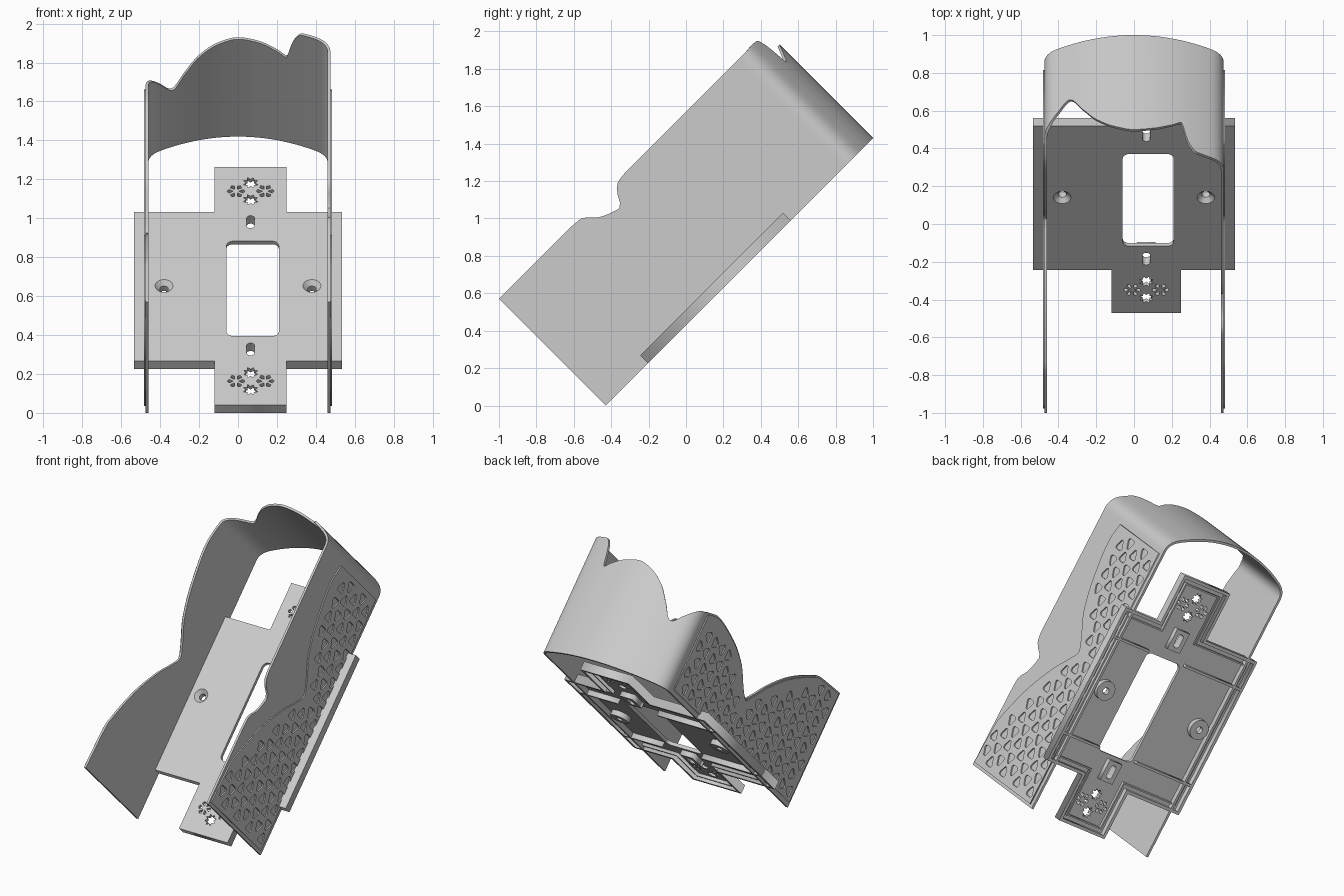
import bpy, bmesh, math
from mathutils import Matrix, Vector

cube = bpy.data.objects.get("Cube")
if cube:
    bpy.data.objects.remove(cube)

grey = bpy.data.materials.new("light grey plastic")
grey.use_nodes = True
colour = (0.6, 0.6, 0.6, 1)
grey.diffuse_color = colour
grey.node_tree.nodes["Principled BSDF"].inputs["Base Color"].default_value = colour

# Everything is built flat (x across, y up the plate, z outward) and then leaned back
LEAN = Matrix.Translation((0, -0.43, 0)) @ Matrix.Rotation(math.radians(45), 4, "X")
SIDEWAYS = Matrix(((0, 0, 1, 0), (1, 0, 0, 0), (0, 1, 0, 0), (0, 0, 0, 1)))


def finish(name, bm, smooth=False):
    bmesh.ops.remove_doubles(bm, verts=bm.verts, dist=1e-5)
    bmesh.ops.recalc_face_normals(bm, faces=bm.faces)
    bm.transform(LEAN)
    mesh = bpy.data.meshes.new(name)
    bm.to_mesh(mesh)
    bm.free()
    mesh.materials.clear()
    mesh.materials.append(grey)
    ob = bpy.data.objects.new(name, mesh)
    bpy.context.collection.objects.link(ob)
    if smooth:
        bpy.ops.object.select_all(action="DESELECT")
        ob.select_set(True)
        bpy.context.view_layer.objects.active = ob
        bpy.ops.object.shade_smooth_by_angle(angle=math.radians(35))
    return ob


def sheet(name, outlines, low, high, turn=Matrix()):
    """Flat sheet between two heights; inner outlines become holes."""
    curve = bpy.data.curves.new(name + "_outline", "CURVE")
    curve.dimensions = "2D"
    curve.fill_mode = "BOTH"
    curve.extrude = (high - low) / 2
    for pts in outlines:
        spline = curve.splines.new("POLY")
        spline.points.add(len(pts) - 1)
        for p, (x, y) in zip(spline.points, pts):
            p.co = (x, y, 0, 1)
        spline.use_cyclic_u = True
    helper = bpy.data.objects.new(name + "_outline", curve)
    bpy.context.collection.objects.link(helper)
    graph = bpy.context.evaluated_depsgraph_get()
    mesh = bpy.data.meshes.new_from_object(helper.evaluated_get(graph))
    bm = bmesh.new()
    bm.from_mesh(mesh)
    bpy.data.objects.remove(helper)
    bpy.data.meshes.remove(mesh)
    bm.transform(turn @ Matrix.Translation((0, 0, (low + high) / 2)))
    return finish(name, bm)


def polar(cx, cy, r, a):
    return (cx + r * math.cos(a), cy + r * math.sin(a))


def rounded(cx, cy, w, h, r, n=6):
    """Rectangle with rounded corners."""
    pts = []
    for k, (sx, sy) in enumerate(((1, 1), (-1, 1), (-1, -1), (1, -1))):
        for i in range(n + 1):
            pts.append(polar(cx + sx * (w / 2 - r), cy + sy * (h / 2 - r), r,
                             (k + i / n) * math.pi / 2))
    return pts


def rect(x0, x1, y0, y1):
    return [(x0, y0), (x1, y0), (x1, y1), (x0, y1)]


def circle(cx, cy, r, n=32):
    return [polar(cx, cy, r, math.tau * i / n) for i in range(n)]


def star(cx, cy, r):
    return [polar(cx, cy, r if i % 2 else r * 0.6, math.tau * i / 16) for i in range(16)]


def flower(cx, cy, r):
    petals = []
    for k in range(6):
        a = math.tau * k / 6
        petals.append([polar(cx, cy, r * f, a + d) for f, d in
                       ((0.3, 0), (0.85, -0.33), (1, 0), (0.85, 0.33))])
    return petals


def smooth_curve(keys):
    """Monotone curve through sorted (position, height) keys."""
    keys = sorted(keys)
    slope = [(b[1] - a[1]) / (b[0] - a[0]) for a, b in zip(keys, keys[1:])]
    tangent = [slope[0]]
    for s, t in zip(slope, slope[1:]):
        tangent.append(2 * s * t / (s + t) if s * t > 0 else 0)
    tangent.append(slope[-1])

    def value(x):
        x = min(max(x, keys[0][0]), keys[-1][0])
        i = max(j for j in range(len(slope)) if keys[j][0] <= x)
        h = keys[i + 1][0] - keys[i][0]
        t = (x - keys[i][0]) / h
        return (keys[i][1] * (1 + 2 * t) * (1 - t) ** 2 + keys[i + 1][1] * t * t * (3 - 2 * t)
                + h * t * (1 - t) * (tangent[i] * (1 - t) - tangent[i + 1] * t))
    return value


# Wavy wall: height of its free edge along each side and over the crown
HALF, SHOULDER, THICK = 0.467, 1.82, 0.015
left_side = smooth_curve([(0, .806), (.54, .806), (.61, .8), (.69, .735), (.75, .708), (.805, .693),
                          (.835, .74), (.87, .785), (.9, .8), (.95, .806), (SHOULDER, .806)])
crown = smooth_curve([(-HALF, .56), (-.4, .475), (-.34, .41), (-.27, .507), (-.2, .603), (-.1, .677),
                      (0, .707), (.1, .69), (.2, .645), (.25, .615), (.27, .69), (.29, .755),
                      (.33, .806), (.4, .81), (HALF, .806)])
right_side = smooth_curve([(0, .806), (.3, .79), (.37, .765), (.6, .65), (.8, .5), (.93, .37), (.98, .33),
                           (1.05, .37), (1.2, .485), (1.4, .56), (1.66, .6), (SHOULDER, .565)])


def bow(x):
    return 2.015 - 0.14 * (x / HALF) ** 2


path = [(HALF, SHOULDER * i / 80, left_side(SHOULDER * i / 80)) for i in range(80)]
bend = []
a, b, c = Vector((HALF, SHOULDER)), Vector((HALF, 1.878)), Vector((0.4, bow(0.4)))
for i in range(9):
    t = i / 8
    bend.append(a * (1 - t) ** 2 + b * 2 * t * (1 - t) + c * t * t)
arc = [(p.x, p.y) for p in bend]
arc += [(0.4 - 0.01 * i, bow(0.4 - 0.01 * i)) for i in range(1, 80)]
arc += [(-p.x, p.y) for p in reversed(bend)]
path += [(x, u, crown(x)) for x, u in arc]
path += [(-HALF, SHOULDER * i / 80, right_side(SHOULDER * i / 80)) for i in reversed(range(80))]

bm = bmesh.new()
rings = []
for i, (x, u, v) in enumerate(path):
    before, after = path[max(i - 1, 0)], path[min(i + 1, len(path) - 1)]
    d = Vector((after[0] - before[0], after[1] - before[1])).normalized() * THICK / 2
    out, inn = (x + d.y, u - d.x), (x - d.y, u + d.x)
    rings.append([bm.verts.new((*p, z)) for p, z in ((out, 0), (out, v), (inn, v), (inn, 0))])
for r, s in zip(rings, rings[1:]):
    for k in range(4):
        bm.faces.new((r[k], r[(k + 1) % 4], s[(k + 1) % 4], s[k]))
bm.faces.new(rings[0])
bm.faces.new(rings[-1])
finish("wavy_wall", bm, True)


# Side panels, pierced by staggered rounded triangles
def grip_top(u):
    return right_side(u) - 0.012


def triangle(cx, cy, turn):
    pts = []
    for k in range(3):
        ang = turn + math.tau * k / 3
        px, py = polar(cx, cy, 0.024, ang)
        pts += [polar(px, py, 0.015, ang + d) for d in (-0.9, -0.3, 0.3, 0.9)]
    return pts


START, END, BASE = 0.02, 1.79, 0.03
steps = [START + (END - START) * i / 70 for i in range(71)]
outlines = [[(START, BASE), (END, BASE)] + [(u, grip_top(u)) for u in reversed(steps)]]
for row in range(8):
    for col in range(18):
        cu, cv = 0.08 + 0.1 * (col + row % 2 / 2), 0.085 + 0.092 * row
        room = min(grip_top(cu + d) for d in (-0.045, 0, 0.045))
        if cu < END - 0.05 and cv + 0.05 < room:
            outlines.append(triangle(cu, cv, math.pi * ((row + col) % 2)))
edge = HALF + THICK / 2
sheet("left_grip_panel", outlines, edge, edge + 0.008, SIDEWAYS)
sheet("right_grip_panel", outlines, -edge - 0.008, -edge, SIDEWAYS)

# Cover plate with tabs, window, slots, screw holes and snowflake piercings
MID, CENTRE, SKIN, FACE = 0.065, 0.865, 0.035, 0.058


def plate_outline(d):
    x, y0, y1 = 0.535 - d, 0.32 + d, 1.4 - d
    t0, t1, low, high = -0.12 + d, 0.25 - d, d, 1.73 - d
    return [(-x, y0), (t0, y0), (t0, low), (t1, low), (t1, y0), (x, y0),
            (x, y1), (t1, y1), (t1, high), (t0, high), (t0, y1), (-x, y1)]


window = rounded(0.075, 0.845, 0.27, 0.69, 0.035)
slots = [rounded(MID, u, 0.042, 0.09, 0.02) for u in (0.405, 1.33)]
holes = [window] + slots + [circle(s * 0.38, CENTRE, 0.046) for s in (-1, 1)]
for u in (0.173, 1.553):
    holes += [star(MID, u + s * 0.062, 0.04) for s in (-1, 1)]
    for s in (-1, 1):
        holes += flower(MID + s * 0.075, u, 0.046)
sheet("cover_plate", [plate_outline(0)] + holes, SKIN, FACE)

# Underside rim, ribs and slot collars
sheet("plate_rim", [plate_outline(0), plate_outline(0.02)], 0, SKIN)
sheet("inner_rim", [plate_outline(0.045), plate_outline(0.055)], 0.015, SKIN)
for name, u in (("lower", 0.52), ("upper", 1.2)):
    for side, x0, x1 in (("left", 0.225, 0.515), ("right", -0.515, -0.075)):
        sheet(f"{name}_{side}_rib", [rect(x0, x1, u - 0.008, u + 0.008)], 0, SKIN)
for name, u, slot in zip(("lower", "upper"), (0.405, 1.33), slots):
    sheet(name + "_slot_collar", [rect(MID - 0.05, MID + 0.05, u - 0.07, u + 0.07), slot], 0, SKIN)

# Countersunk screw bosses
for name, x in (("left", 0.38), ("right", -0.38)):
    bm = bmesh.new()
    profile = [(0.046, FACE), (0.022, SKIN), (0.022, 0), (0.065, 0), (0.065, SKIN), (0.046, SKIN)]
    loops = [[bm.verts.new((*p, z)) for p in circle(x, CENTRE, r)] for r, z in profile]
    for r, s in zip(loops, loops[1:] + loops[:1]):
        for i in range(len(r)):
            j = (i + 1) % len(r)
            bm.faces.new((r[i], r[j], s[j], s[i]))
    finish(name + "_screw_boss", bm, True)
